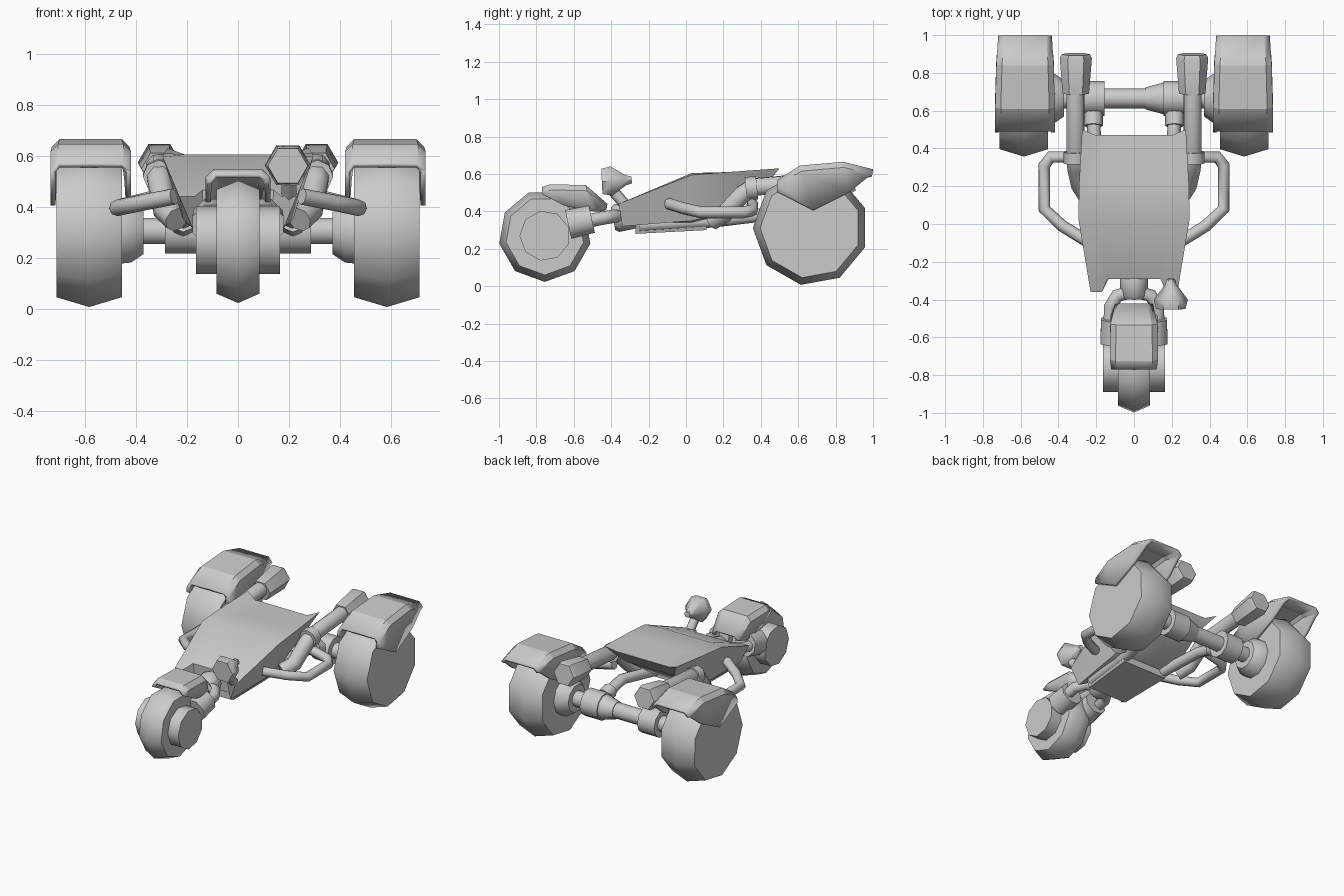
import bpy, math
from mathutils import Vector

if "Cube" in bpy.data.objects:
    bpy.data.objects.remove(bpy.data.objects["Cube"])


def make(name, verts, faces, angle=50, thickness=0):
    me = bpy.data.meshes.new(name)
    me.from_pydata([tuple(v) for v in verts], [], faces)
    ob = bpy.data.objects.new(name, me)
    bpy.context.collection.objects.link(ob)
    bpy.context.view_layer.objects.active = ob
    bpy.ops.object.select_all(action='DESELECT')
    ob.select_set(True)
    bpy.ops.object.mode_set(mode='EDIT')
    bpy.ops.mesh.select_all(action='SELECT')
    bpy.ops.mesh.normals_make_consistent(inside=False)
    bpy.ops.object.mode_set(mode='OBJECT')
    me.polygons.foreach_set("use_smooth", [True] * len(me.polygons))
    me.set_sharp_from_angle(angle=math.radians(angle))
    if thickness:
        mod = ob.modifiers.new("Thickness", 'SOLIDIFY')
        mod.thickness = thickness
    return ob


def loft(name, rings, closed=True, notched=False, **kw):
    """Skin a row of equal-length rings; closed rings also get end caps."""
    n = len(rings[0])
    verts = [p for ring in rings for p in ring]
    faces = []
    for r in range(len(rings) - 1):
        for i in range(n if closed else n - 1):
            j = (i + 1) % n
            faces.append((r * n + i, r * n + j, (r + 1) * n + j, (r + 1) * n + i))
    if closed:
        k = n // 2
        for o in (0, (len(rings) - 1) * n):
            if notched:
                faces += [tuple(range(o, o + k)), tuple(range(o + k, o + n)),
                          (o, o + k - 1, o + k, o + n - 1)]
            else:
                faces.append(tuple(range(o, o + n)))
    return make(name, verts, faces, **kw)


def lathe(name, base, axis, profile, n=8, phase=0.0):
    """Revolve (distance along axis, radius) pairs about an axis."""
    base, axis = Vector(base), Vector(axis).normalized()
    u = axis.cross(Vector((0, 0, 1))).normalized()
    w = u.cross(axis)
    rings = []
    for t, r in profile:
        rings.append([base + axis * t + r * (u * math.cos(a) + w * math.sin(a))
                      for a in (phase + 2 * math.pi * k / n for k in range(n))])
    return loft(name, rings)


def tube(name, points, radius):
    cu = bpy.data.curves.new(name, 'CURVE')
    cu.dimensions = '3D'
    cu.bevel_depth, cu.bevel_resolution, cu.use_fill_caps = radius, 2, True
    sp = cu.splines.new('POLY')
    sp.points.add(len(points) - 1)
    for p, co in zip(sp.points, points):
        p.co = (*co, 1)
    ob = bpy.data.objects.new(name, cu)
    bpy.context.collection.objects.link(ob)


def fender(name, cx, stations):
    """Chamfered arch; station = top y, top z, skirt y, skirt z, half width."""
    rings = []
    for ty, tz, by, bz, h in stations:
        sy, sz = ty + (by - ty) * 0.12, tz - 0.03
        rings.append([(cx - h, by, bz), (cx - h, sy, sz), (cx - h + 0.03, ty, tz),
                      (cx + h - 0.03, ty, tz), (cx + h, sy, sz), (cx + h, by, bz)])
    loft(name, rings, closed=False, angle=10, thickness=0.02)


# Body shell: each station lists half-section points from keel to notched top
half_sections = [
    [(0.13, -0.28, 0.33), (0.18, -0.34, 0.32), (0.23, -0.36, 0.44), (0.17, -0.36, 0.44), (0.14, -0.29, 0.465)],
    [(0.16, 0.03, 0.33), (0.215, 0.03, 0.35), (0.295, 0.03, 0.595), (0.21, 0.03, 0.605), (0.15, 0.03, 0.605)],
    [(0.15, 0.18, 0.36), (0.21, 0.20, 0.39), (0.29, 0.22, 0.61), (0.21, 0.22, 0.605), (0.15, 0.22, 0.605)],
    [(0.15, 0.40, 0.51), (0.20, 0.42, 0.53), (0.275, 0.50, 0.63), (0.20, 0.47, 0.60), (0.15, 0.47, 0.60)],
]
loft("body_shell", [h + [(-x, y, z) for x, y, z in reversed(h)] for h in half_sections],
     notched=True, angle=25)

# Belly under the body
loft("belly", [[(-w, y, b), (w, y, b), (w + 0.03, y, t), (-w - 0.03, y, t)]
               for y, b, t, w in ((-0.27, 0.28, 0.36, 0.15), (0.11, 0.30, 0.38, 0.17))], angle=25)

# Steering neck
lathe("steering_neck", (0, -0.39, 0.36), (0, 1, 0.2),
      [(0, 0.06), (0.02, 0.075), (0.10, 0.075), (0.14, 0.06)])

# Front wheel with wide hub
lathe("front_wheel", (0, -0.755, 0.27), (1, 0, 0),
      [(-0.085, 0.21), (0, 0.247), (0.085, 0.21)], 9, -math.pi / 2)
lathe("front_hub", (0, -0.755, 0.27), (1, 0, 0), [(-0.165, 0.135), (0.165, 0.135)], 9)
fender("front_fender", 0, [(-0.77, 0.53, -0.765, 0.49, 0.12), (-0.725, 0.545, -0.65, 0.43, 0.128),
                           (-0.535, 0.54, -0.49, 0.40, 0.125), (-0.42, 0.44, -0.46, 0.40, 0.10)])

# Headlight on a short stalk
lathe("headlight", (0.195, -0.45, 0.56), (0, 1, 0.05),
      [(0, 0.078), (0.05, 0.09), (0.13, 0.03), (0.16, 0.022)], 6)
tube("headlight_stalk", [(0.20, -0.39, 0.51), (0.20, -0.33, 0.44)], 0.03)

# Rear axle
lathe("rear_axle", (-0.46, 0.665, 0.305), (1, 0, 0), [(0, 0.053), (0.92, 0.053)], 10)
lathe("differential_taper", (0.06, 0.665, 0.305), (1, 0, 0), [(0, 0.058), (0.10, 0.085)], 10)

for s, side in ((-1, "left"), (1, "right")):
    # Front fork
    lathe(f"{side}_fork_sleeve", (s * 0.10, -0.63, 0.33), (0, 1, 0.22), [(0, 0.085), (0.13, 0.08)], 8, 0.39)
    tube(f"{side}_fork_arm", [(s * 0.125, -0.60, 0.335), (s * 0.125, -0.44, 0.365),
                              (s * 0.09, -0.38, 0.375), (0, -0.355, 0.375)], 0.036)

    # Rear wheel, hub and axle boss
    lathe(f"{side}_rear_wheel", (s * 0.583, 0.666, 0.312), (1, 0, 0),
          [(-0.128, 0.27), (0, 0.309), (0.128, 0.27)], 9, -math.pi / 2 + 0.17)
    lathe(f"{side}_rear_hub", (s * 0.37, 0.665, 0.305), (s, 0, 0),
          [(0, 0.095), (0.05, 0.13), (0.10, 0.135)], 10)
    lathe(f"{side}_axle_boss", (s * 0.155, 0.665, 0.305), (s, 0, 0), [(0, 0.092), (0.13, 0.092)], 10)
    fender(f"{side}_rear_fender", s * 0.577,
           [(0.49, 0.57, 0.485, 0.505, 0.158), (0.61, 0.645, 0.68, 0.405, 0.158),
            (0.84, 0.665, 0.87, 0.50, 0.152), (1.0, 0.625, 0.97, 0.58, 0.142)])

    # Frame rail running back to the axle
    tube(f"{side}_frame_rail", [(s * 0.14, -0.25, 0.325), (s * 0.16, 0.15, 0.35),
                                (s * 0.21, 0.40, 0.38), (s * 0.215, 0.64, 0.32)], 0.036)
    lathe(f"{side}_rail_collar", (s * 0.215, 0.52, 0.35), (0, 1, -0.25), [(0, 0.05), (0.07, 0.05)])

    # Exhaust pipe, collar and flared tip
    tube(f"{side}_exhaust_pipe", [(s * 0.24, 0.14, 0.35), (s * 0.285, 0.21, 0.39), (s * 0.305, 0.30, 0.49),
                                  (s * 0.31, 0.36, 0.53), (s * 0.31, 0.72, 0.56)], 0.051)
    lathe(f"{side}_exhaust_collar", (s * 0.31, 0.32, 0.52), (0, 1, 0.1), [(0, 0.063), (0.06, 0.063)])
    lathe(f"{side}_exhaust_tip", (s * 0.308, 0.69, 0.55), (0, 1, 0.12),
          [(0, 0.07), (0.19, 0.085), (0.21, 0.075)], 6)

    # Side foot bar
    tube(f"{side}_foot_bar", [(s * 0.25, -0.09, 0.44), (s * 0.38, -0.01, 0.415), (s * 0.475, 0.08, 0.395),
                              (s * 0.475, 0.31, 0.395), (s * 0.44, 0.355, 0.405), (s * 0.30, 0.355, 0.44)], 0.032)
